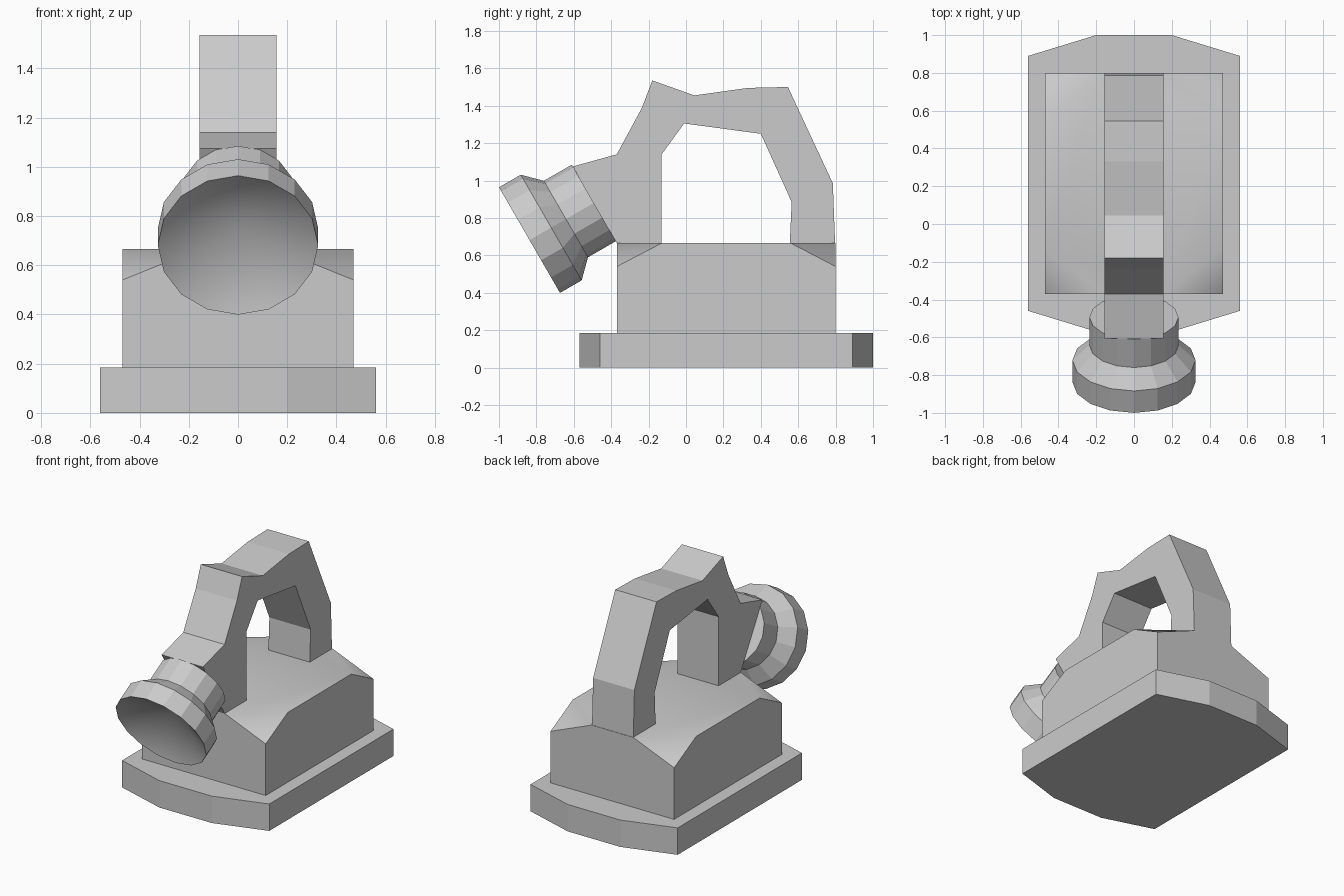
import bpy, bmesh, math
from mathutils import Vector, Matrix

cube = bpy.data.objects.get("Cube")
if cube:
    bpy.data.objects.remove(cube, do_unlink=True)

grey = bpy.data.materials.new("plain grey")
grey.use_nodes = True
grey.diffuse_color = (0.6, 0.6, 0.6, 1)
grey.node_tree.nodes["Principled BSDF"].inputs["Base Color"].default_value = (0.6, 0.6, 0.6, 1)


def finish(bm, name, smooth_rule=None):
    bmesh.ops.recalc_face_normals(bm, faces=bm.faces)
    bm.normal_update()
    for f in bm.faces:
        f.smooth = bool(smooth_rule and smooth_rule(f))
    mesh = bpy.data.meshes.new(name)
    bm.to_mesh(mesh)
    bm.free()
    mesh.materials.append(grey)
    obj = bpy.data.objects.new(name, mesh)
    bpy.context.collection.objects.link(obj)
    return obj


def prism(points, offset):
    """Extrude a closed outline along the offset vector."""
    bm = bmesh.new()
    face = bm.faces.new([bm.verts.new(p) for p in points])
    new = bmesh.ops.extrude_face_region(bm, geom=[face], use_keep_orig=True)
    verts = [g for g in new["geom"] if isinstance(g, bmesh.types.BMVert)]
    bmesh.ops.translate(bm, vec=offset, verts=verts)
    return bm


# Base plate with shallow pointed ends
half = [(0.56, -0.46), (0.56, 0.89), (0.2, 1.0)]
right = [(0.2, -0.57)] + half
outline = right + [(-x, y) for x, y in reversed(right)]
finish(prism([(x, y, 0) for x, y in outline], (0, 0, 0.185)), "base_plate")

# Body block with its four top corners sliced off
W, FRONT, BACK, LOW, TOP = 0.47, -0.37, 0.80, 0.54, 0.665
bm = prism([(-W, FRONT, 0.185), (W, FRONT, 0.185), (W, BACK, 0.185), (-W, BACK, 0.185)],
           (0, 0, TOP - 0.185))
bmesh.ops.recalc_face_normals(bm, faces=bm.faces)
for sx in (-1, 1):
    for y, sy in ((FRONT, -1), (BACK, 1)):
        corner = Vector((sx * W, y, LOW))
        along_x = Vector((-sx * 0.31, 0, TOP - LOW))
        along_y = Vector((0, -sy * 0.24, TOP - LOW))
        normal = along_x.cross(along_y)
        if normal.z < 0:
            normal.negate()
        cut = bmesh.ops.bisect_plane(bm, geom=bm.verts[:] + bm.edges[:] + bm.faces[:],
                                     plane_co=corner, plane_no=normal, clear_outer=True)
        open_edges = [e for e in bm.edges if e.is_boundary]
        bmesh.ops.holes_fill(bm, edges=open_edges, sides=0)
bmesh.ops.remove_doubles(bm, verts=bm.verts, dist=0.001)
finish(bm, "body_block", lambda f: f.normal.z > 0.5)

# Arched handle with the neck that carries the lamp
arch = [(-0.37, 0.665), (-0.605, 1.075), (-0.37, 1.14), (-0.235, 1.39), (-0.18, 1.535),
        (0.045, 1.455), (0.33, 1.495), (0.545, 1.5), (0.785, 0.985), (0.797, 0.665),
        (0.555, 0.665), (0.565, 0.885), (0.4, 1.25), (-0.01, 1.305), (-0.13, 1.14),
        (-0.13, 0.665)]
finish(prism([(-0.157, y, z) for y, z in arch], (0.314, 0, 0)), "arched_handle")

# Lamp head: stepped round body with a hollow front, tilted downwards
SIDES = 16
rings = [(0.236, 0), (0.236, 0.172), (0.326, 0.263), (0.326, 0.397)]
bm = bmesh.new()
loops = []
for r, h in rings:
    loops.append([bm.verts.new((r * math.cos(a), r * math.sin(a), h))
                  for a in (2 * math.pi * i / SIDES for i in range(SIDES))])
bm.faces.new(loops[0])
for lower, upper in zip(loops, loops[1:]):
    for i in range(SIDES):
        j = (i + 1) % SIDES
        bm.faces.new((lower[i], lower[j], upper[j], upper[i]))
centre = bm.verts.new((0, 0, 0.397 - 0.17))
dish = {bm.faces.new((loops[-1][i], loops[-1][(i + 1) % SIDES], centre)) for i in range(SIDES)}
axis = Vector((0, -math.cos(math.radians(30)), -math.sin(math.radians(30))))
side = Vector((1, 0, 0))
turn = Matrix((side, axis.cross(side), axis)).transposed().to_4x4()
bmesh.ops.transform(bm, matrix=Matrix.Translation((0, -0.493, 0.88)) @ turn, verts=bm.verts)
finish(bm, "lamp_head", lambda f: f in dish)
